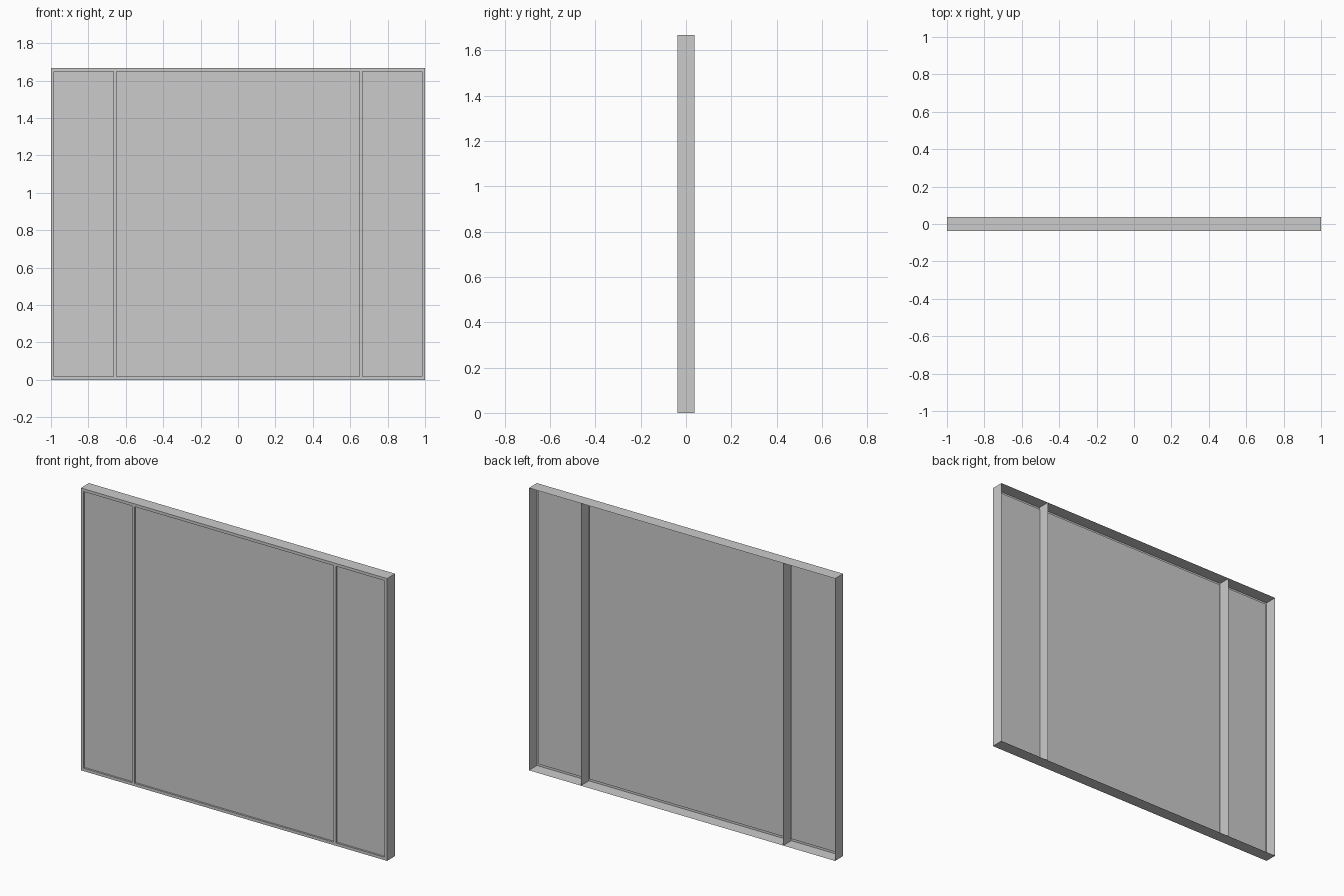
import bpy, bmesh

if "Cube" in bpy.data.objects:
    bpy.data.objects.remove(bpy.data.objects["Cube"])

W, H, D = 1.0, 1.667, 0.0375      # half width, height, half depth
LIP = 0.017                       # visible frame border
BAR_IN, BAR_OUT, BAR_MID = 0.65, 0.666, 0.661
RECESS = 0.011


def finish(bm, name):
    me = bpy.data.meshes.new(name)
    bm.to_mesh(me)
    bm.free()
    ob = bpy.data.objects.new(name, me)
    bpy.context.collection.objects.link(ob)
    return ob


# Front sheet: frame grid with three recessed panels
xs = [-W, -W + LIP, -BAR_OUT, -BAR_IN, BAR_IN, BAR_OUT, W - LIP, W]
zs = [0, LIP, H - LIP, H]
bm = bmesh.new()
grid = [[bm.verts.new((x, -D, z)) for z in zs] for x in xs]
panels = []
for i in range(len(xs) - 1):
    for j in range(len(zs) - 1):
        f = bm.faces.new((grid[i][j], grid[i + 1][j],
                          grid[i + 1][j + 1], grid[i][j + 1]))
        if j == 1 and i in (1, 3, 5):
            panels.append(f)
bmesh.ops.inset_individual(bm, faces=panels, thickness=0, depth=0)
for f in panels:
    for v in f.verts:
        v.co.y = -D + RECESS
bm.normal_update()
# Merge flat frame cells so only real edges remain
bmesh.ops.dissolve_limit(bm, angle_limit=0.01, verts=bm.verts[:], edges=bm.edges[:])
finish(bm, "front_panels")

# Outer rim: four thin sides, open at the back
bm = bmesh.new()
corners = [(-W, 0), (W, 0), (W, H), (-W, H)]
rings = [[bm.verts.new((x, y, z)) for x, z in corners] for y in (-D, D)]
for k in range(4):
    n = (k + 1) % 4
    bm.faces.new((rings[0][k], rings[1][k], rings[1][n], rings[0][n]))
finish(bm, "outer_rim")

# Thin upright dividers behind the bars
for side, x in (("left", -BAR_MID), ("right", BAR_MID)):
    bm = bmesh.new()
    pts = [(x, -D, 0), (x, D, 0), (x, D, H), (x, -D, H)]
    bm.faces.new([bm.verts.new(p) for p in pts])
    finish(bm, side + "_divider")
